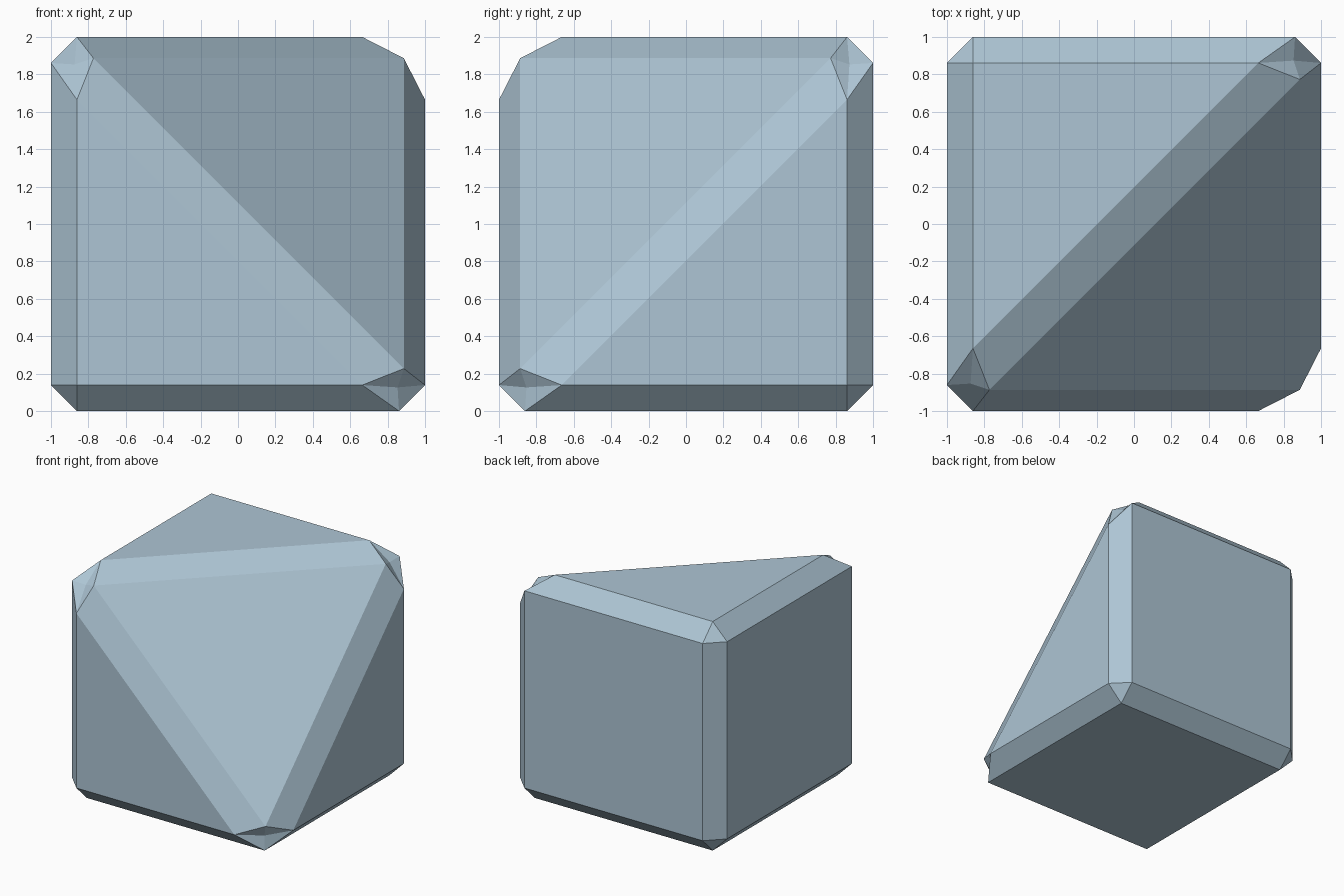
import bpy, bmesh
from mathutils import Vector

if "Cube" in bpy.data.objects:
    bpy.data.objects.remove(bpy.data.objects["Cube"])

BEVEL = 0.139
CUT_CORNERS = [Vector(c) for c in ((-1, -1, 2), (1, 1, 2), (1, -1, 0))]

# Cube with one corner sliced off through its three neighbouring corners
bm = bmesh.new()
bmesh.ops.create_cube(bm, size=2)
bmesh.ops.translate(bm, verts=bm.verts, vec=(0, 0, 1))
corner = [v for v in bm.verts if (v.co - Vector((1, -1, 2))).length < 0.01]
bmesh.ops.delete(bm, geom=corner, context='VERTS')
bm.verts.ensure_lookup_table()


def vert_at(co):
    return min(bm.verts, key=lambda v: (v.co - Vector(co)).length)


a, b, c = [vert_at(p) for p in CUT_CORNERS]
bm.faces.new((a, c, b))                            # sloping cut face
bm.faces.new((a, b, vert_at((-1, 1, 2))))          # half top
bm.faces.new((a, vert_at((-1, -1, 0)), c))         # half front
bm.faces.new((c, vert_at((1, 1, 0)), b))           # half right side
bmesh.ops.recalc_face_normals(bm, faces=bm.faces)

# Flat chamfer along every edge
bmesh.ops.bevel(bm, geom=bm.edges[:], offset=BEVEL, offset_type='OFFSET',
                segments=1, profile=0.5, affect='EDGES', clamp_overlap=True)

# Dimpled four-sided facets at the three cut corners
facets = [f for f in bm.faces if len(f.verts) == 4 and
          min((f.calc_center_median() - p).length for p in CUT_CORNERS) < 0.35]
bmesh.ops.poke(bm, faces=facets, center_mode='MEAN')

mesh = bpy.data.meshes.new("chamfered_cut_cube")
bm.to_mesh(mesh)
bm.free()
block = bpy.data.objects.new("chamfered_cut_cube", mesh)
bpy.context.collection.objects.link(block)

mat = bpy.data.materials.new("pale blue grey")
mat.diffuse_color = (0.42, 0.56, 0.66, 1)
mat.use_nodes = True
mat.node_tree.nodes["Principled BSDF"].inputs["Base Color"].default_value = mat.diffuse_color
mesh.materials.append(mat)
